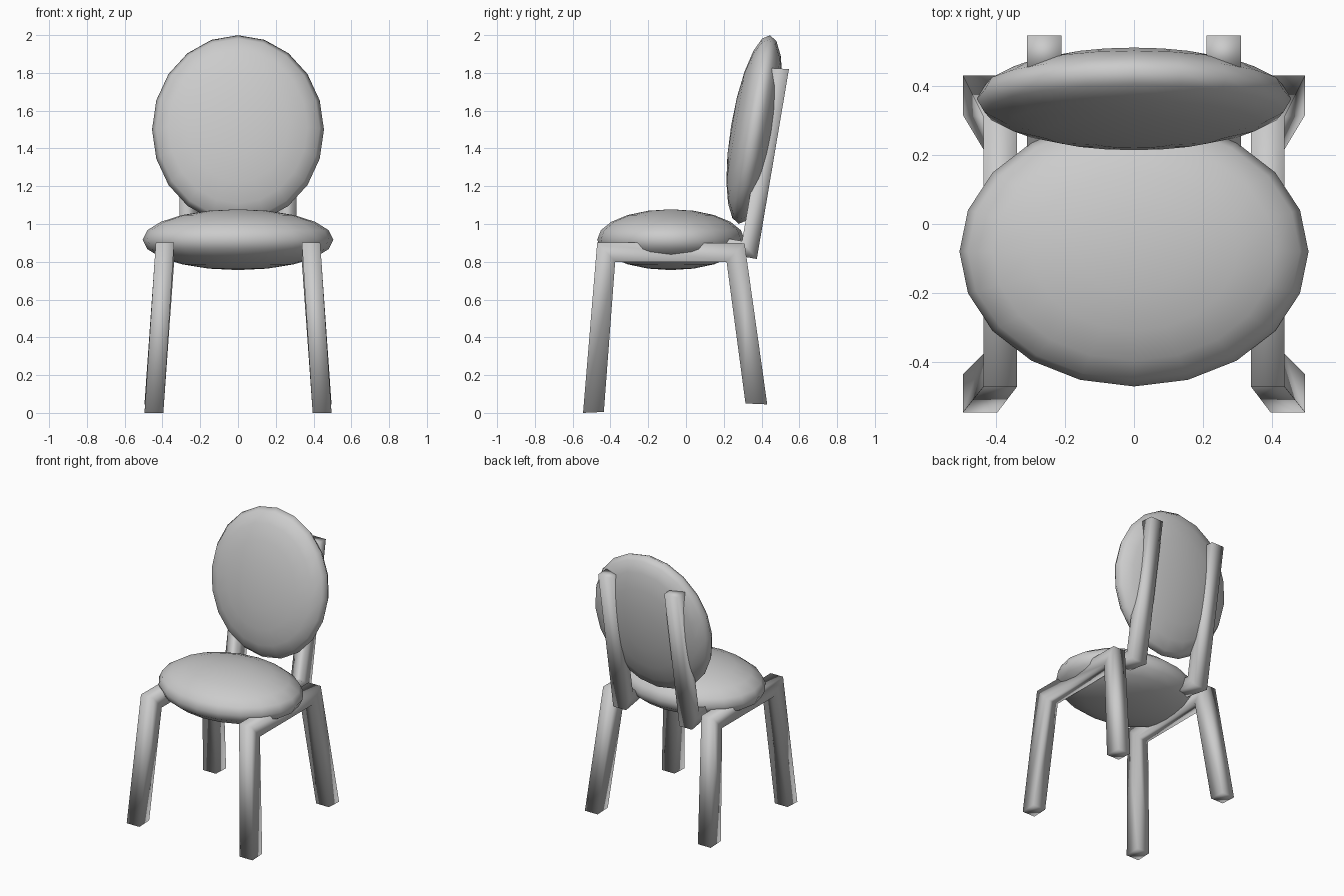
import bpy, bmesh, math

if "Cube" in bpy.data.objects:
    bpy.data.objects.remove(bpy.data.objects["Cube"])


def finish(bm, name):
    bmesh.ops.recalc_face_normals(bm, faces=bm.faces)
    me = bpy.data.meshes.new(name)
    bm.to_mesh(me)
    bm.free()
    me.shade_smooth()
    ob = bpy.data.objects.new(name, me)
    bpy.context.collection.objects.link(ob)
    return ob


def cushion(name, loc, radii, tilt):
    bm = bmesh.new()
    bmesh.ops.create_uvsphere(bm, u_segments=20, v_segments=10, radius=1)
    bmesh.ops.scale(bm, vec=radii, verts=bm.verts)
    ob = finish(bm, name)
    ob.location = loc
    ob.rotation_euler.x = tilt
    return ob


def bent_bar(name, stations, side):
    """Square bar; each station is (inner x, outer x, outer yz, inner yz)."""
    bm = bmesh.new()
    rings = []
    for xi, xo, (yo, zo), (yi, zi) in stations:
        corners = [(xi, yo, zo), (xo, yo, zo), (xo, yi, zi), (xi, yi, zi)]
        rings.append([bm.verts.new((side * x, y, z)) for x, y, z in corners])
    for a, b in zip(rings, rings[1:]):
        for i in range(4):
            j = (i + 1) % 4
            bm.faces.new((a[i], a[j], b[j], b[i]))
    bm.faces.new(rings[0])
    bm.faces.new(rings[-1])
    return finish(bm, name)


# Seat and tilted round backrest
cushion("seat", (0, -0.08, 0.917), (0.505, 0.39, 0.161), 0)
cushion("backrest", (0, 0.362, 1.5), (0.455, 0.506, 0.125), math.radians(90 - 9.4))

# Front leg, side rail and back leg as one bent bar
leg_frame = [
    (0.395, 0.495, (-0.545, 0.0), (-0.435, 0.005)),
    (0.338, 0.435, (-0.47, 0.903), (-0.375, 0.80)),
    (0.338, 0.435, (0.31, 0.898), (0.215, 0.80)),
    (0.395, 0.495, (0.43, 0.045), (0.315, 0.05)),
]
# Backrest post turning forward into the seat
back_post = [
    (0.21, 0.31, (0.545, 1.82), (0.455, 1.825)),
    (0.21, 0.31, (0.375, 0.815), (0.297, 0.91)),
    (0.21, 0.31, (0.08, 0.865), (0.08, 0.945)),
]
for label, side in (("right", 1), ("left", -1)):
    bent_bar(label + "_leg_frame", leg_frame, side)
    bent_bar(label + "_back_post", back_post, side)
